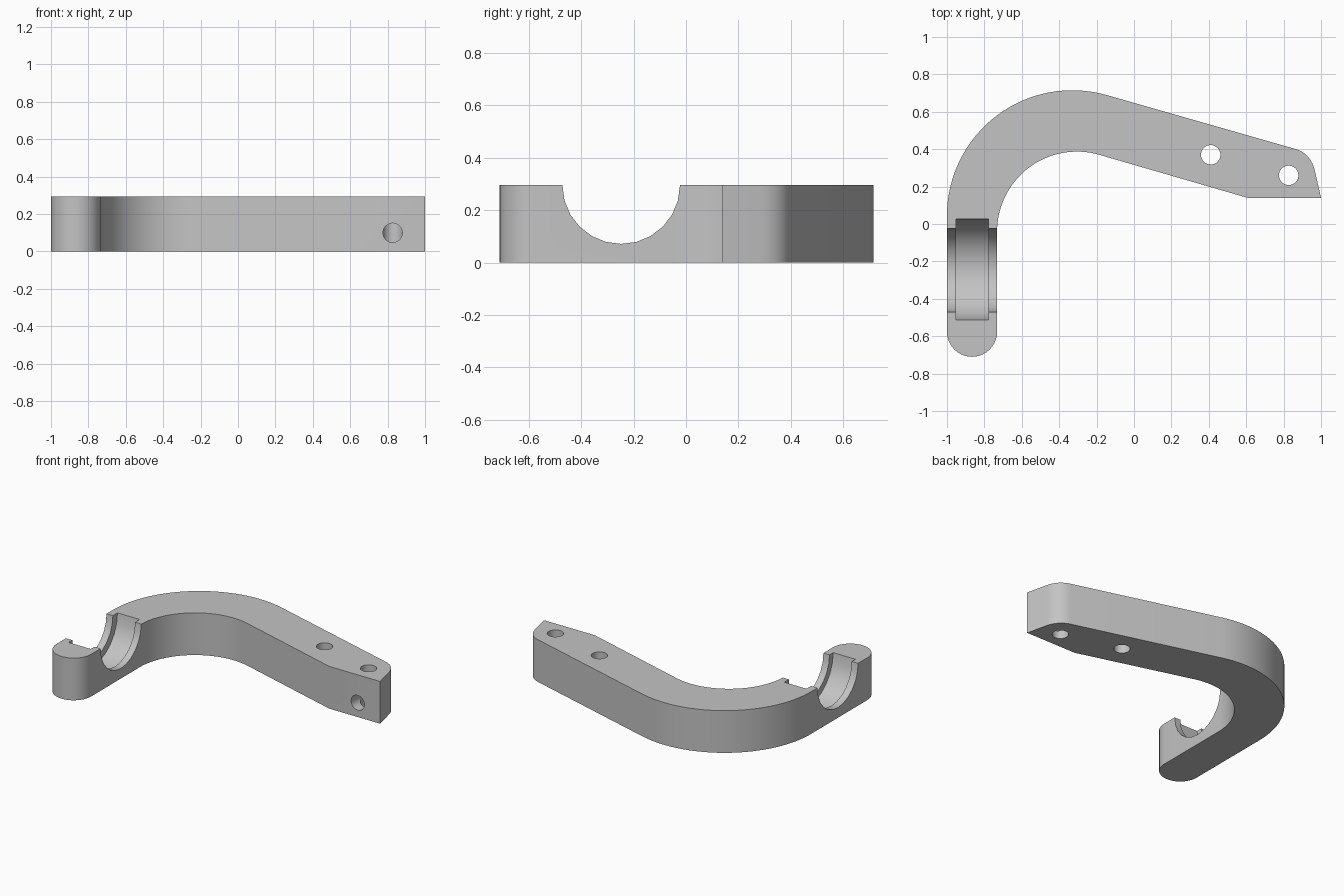
import bpy, bmesh
from math import cos, sin, radians, pi
from mathutils import Vector

cube = bpy.data.objects.get("Cube")
if cube:
    bpy.data.objects.remove(cube, do_unlink=True)

HEIGHT = 0.295

grey = bpy.data.materials.new("satin grey")
grey.use_nodes = True
grey.diffuse_color = (0.55, 0.55, 0.55, 1)
grey.node_tree.nodes["Principled BSDF"].inputs["Base Color"].default_value = (0.55, 0.55, 0.55, 1)


def arc(cx, cy, r, start, end, steps):
    angles = [radians(start + (end - start) * i / steps) for i in range(steps + 1)]
    return [Vector((cx + r * cos(a), cy + r * sin(a))) for a in angles]


def rounded_corner(a, corner, b, steps=8):
    a, corner, b = Vector(a), Vector(corner), Vector(b)
    ts = [i / steps for i in range(steps + 1)]
    return [a * (1 - t) ** 2 + corner * 2 * t * (1 - t) + b * t * t for t in ts]


def cut_cylinder(target, name, radius, depth, location, rotation=(0, 0, 0), sides=32):
    bpy.ops.mesh.primitive_cylinder_add(vertices=sides, radius=radius, depth=depth,
                                        location=location, rotation=rotation)
    cutter = bpy.context.object
    cutter.name = name
    cutter.hide_render = True
    cutter.data.materials.append(grey)
    mod = target.modifiers.new(name, "BOOLEAN")
    mod.operation = "DIFFERENCE"
    mod.solver = "EXACT"
    mod.object = cutter
    bpy.context.view_layer.objects.active = target
    bpy.ops.object.modifier_apply(modifier=mod.name)
    bpy.data.objects.remove(cutter, do_unlink=True)


# Hooked arm outline, clockwise from the outer bend
outline = arc(-0.33, 0.045, 0.67, 180, 74, 32)
outline += rounded_corner((0.86, 0.402), (0.945, 0.378), (0.967, 0.285))
outline += [Vector((1.0, 0.14)), Vector((0.607, 0.14))]
outline += arc(-0.305, -0.04, 0.427, 74, 180, 32)
outline += arc(-0.866, -0.576, 0.134, 0, -180, 20)

# Extrude the outline into the solid arm
bm = bmesh.new()
face = bm.faces.new([bm.verts.new((p.x, p.y, 0)) for p in outline])
extruded = bmesh.ops.extrude_face_region(bm, geom=[face])
bmesh.ops.translate(bm, vec=(0, 0, HEIGHT),
                    verts=[v for v in extruded["geom"] if isinstance(v, bmesh.types.BMVert)])
bmesh.ops.recalc_face_normals(bm, faces=bm.faces)
mesh = bpy.data.meshes.new("hooked_arm")
bm.to_mesh(mesh)
bm.free()
mesh.materials.append(grey)
arm = bpy.data.objects.new("hooked_arm", mesh)
bpy.context.collection.objects.link(arm)

# Bearing saddle with a wider central groove
across = (0, pi / 2, 0)
cut_cylinder(arm, "saddle_cut", 0.224, 0.6, (-0.866, -0.247, HEIGHT), across, 24)
cut_cylinder(arm, "groove_cut", 0.27, 0.172, (-0.865, -0.242, HEIGHT), across, 24)

# Two upright bolt holes and a blind hole in the front end
for x, y in ((0.41, 0.37), (0.827, 0.26)):
    cut_cylinder(arm, "bolt_hole", 0.052, 1, (x, y, HEIGHT / 2))
cut_cylinder(arm, "front_hole", 0.0515, 0.2, (0.827, 0.16, 0.1), (pi / 2, 0, 0))

bpy.ops.object.select_all(action="DESELECT")
arm.select_set(True)
bpy.context.view_layer.objects.active = arm
bpy.ops.object.shade_smooth_by_angle(angle=radians(30))
